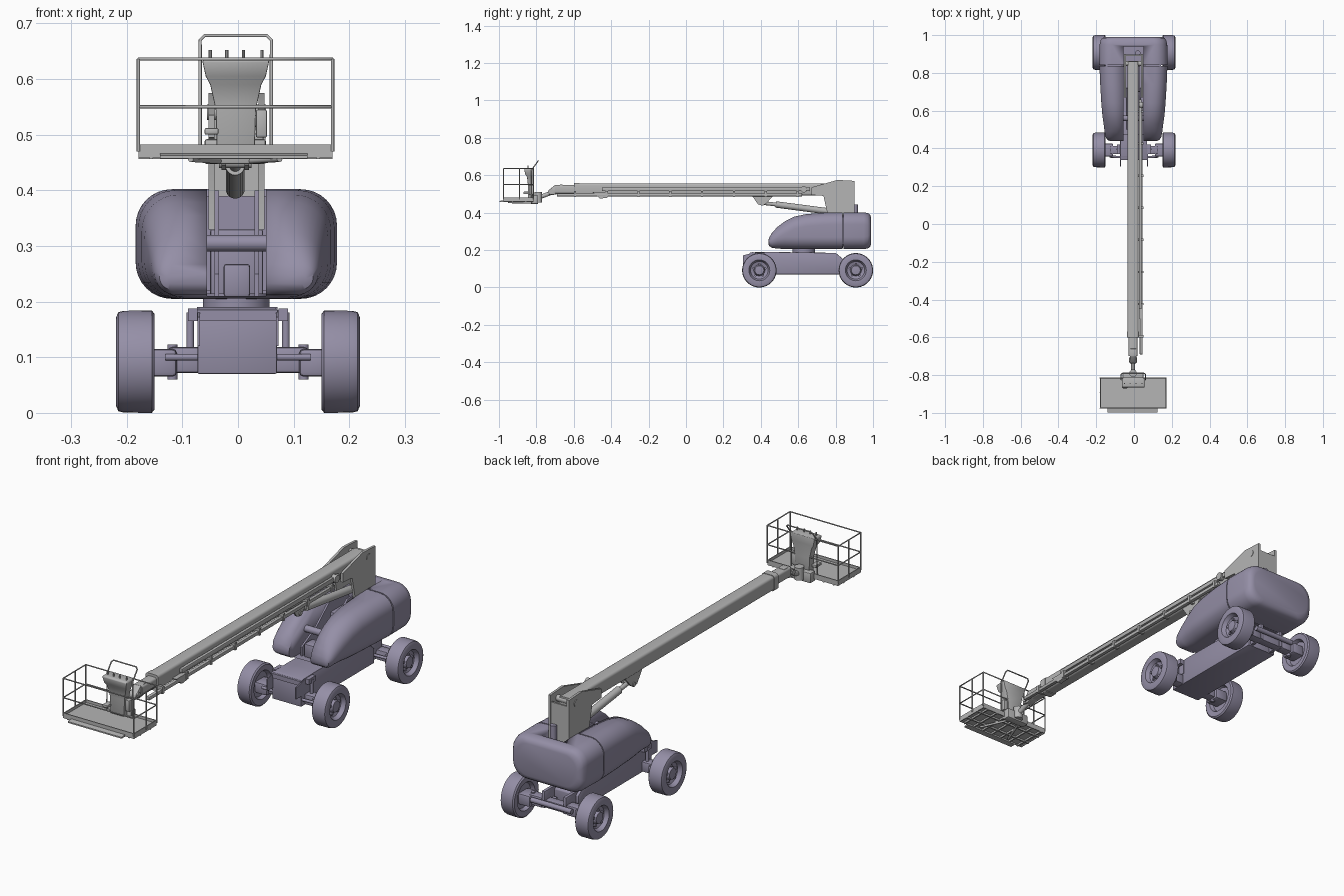
import bpy, bmesh, math
from mathutils import Vector, Matrix

if "Cube" in bpy.data.objects:
    bpy.data.objects.remove(bpy.data.objects["Cube"])


def material(name, rgb):
    m = bpy.data.materials.new(name)
    m.use_nodes = True
    m.diffuse_color = (*rgb, 1)
    m.node_tree.nodes["Principled BSDF"].inputs["Base Color"].default_value = (*rgb, 1)
    return m


BODY = material("muted purple", (0.30, 0.275, 0.385))
GREY = material("light grey", (0.46, 0.46, 0.46))


def finish(name, bm, mat, bevel=0, smooth=True):
    bmesh.ops.recalc_face_normals(bm, faces=bm.faces)
    me = bpy.data.meshes.new(name)
    bm.to_mesh(me)
    bm.free()
    me.materials.append(mat)
    ob = bpy.data.objects.new(name, me)
    bpy.context.collection.objects.link(ob)
    select(ob)
    if bevel:
        mod = ob.modifiers.new("edge bevel", "BEVEL")
        mod.width, mod.segments = bevel, 2
        bpy.ops.object.modifier_apply(modifier=mod.name)
    if smooth:
        bpy.ops.object.shade_smooth_by_angle(angle=math.radians(35))
    return ob


def select(ob):
    bpy.ops.object.select_all(action="DESELECT")
    ob.select_set(True)
    bpy.context.view_layer.objects.active = ob


def box(name, x, y, z, mat, bevel=0):
    bm = bmesh.new()
    size = [b - a for a, b in (x, y, z)]
    mid = [(a + b) / 2 for a, b in (x, y, z)]
    bmesh.ops.create_cube(bm, size=1, matrix=Matrix.Translation(mid) @ Matrix.Diagonal((*size, 1)))
    return finish(name, bm, mat, bevel)


def rod(name, a, b, r, mat, sides=20):
    a, b = Vector(a), Vector(b)
    bm = bmesh.new()
    turn = (b - a).to_track_quat("Z", "Y").to_matrix().to_4x4()
    bmesh.ops.create_cone(bm, cap_ends=True, segments=sides, radius1=r, radius2=r, depth=(b - a).length,
                          matrix=Matrix.Translation((a + b) / 2) @ turn)
    return finish(name, bm, mat)


def loft(name, rings, mat, bevel=0):
    bm = bmesh.new()
    loops = [[bm.verts.new(p) for p in ring] for ring in rings]
    for a, b in zip(loops, loops[1:]):
        for i in range(len(a)):
            j = (i + 1) % len(a)
            bm.faces.new((a[i], a[j], b[j], b[i]))
    bm.faces.new(loops[0])
    bm.faces.new(loops[-1])
    return finish(name, bm, mat, bevel)


def plate(name, x0, x1, outline, mat, bevel=0):
    return loft(name, [[(x, y, z) for y, z in outline] for x in (x0, x1)], mat, bevel)


def rounded(y, hw, z0, z1, r, steps=8, cx=-0.003):
    """Rounded rectangle across x and z at one y."""
    r = min(r, (z1 - z0) * 0.48)
    ring = []
    for k, (sx, sz) in enumerate(((1, 1), (-1, 1), (-1, -1), (1, -1))):
        ox, oz = cx + sx * (hw - r), (z1 - r if sz > 0 else z0 + r)
        for i in range(steps + 1):
            t = (k + i / steps) * math.pi / 2
            ring.append((ox + r * math.cos(t), y, oz + r * math.sin(t)))
    return ring


def rail(name, pts, r=0.003, mat=GREY, closed=False):
    cu = bpy.data.curves.new(name, "CURVE")
    cu.dimensions, cu.bevel_depth, cu.bevel_resolution = "3D", r, 2
    sp = cu.splines.new("POLY")
    sp.points.add(len(pts) - 1)
    for p, co in zip(sp.points, pts):
        p.co = (*co, 1)
    sp.use_cyclic_u, cu.use_fill_caps = closed, True
    cu.materials.append(mat)
    ob = bpy.data.objects.new(name, cu)
    bpy.context.collection.objects.link(ob)
    select(ob)
    bpy.ops.object.convert(target="MESH")


def cut(ob, x, y, z):
    tool = box("slot_cutter", x, y, z, BODY)
    tool.hide_render = True
    select(ob)
    mod = ob.modifiers.new("slot", "BOOLEAN")
    mod.operation, mod.solver, mod.object = "DIFFERENCE", "EXACT", tool
    bpy.ops.object.modifier_apply(modifier=mod.name)
    bpy.data.objects.remove(tool)


# Wheels with recessed rims, hubs and lugs
tyre = [(.152, .001), (.168, .02), (.168, .055), (.152, .062), (.15, .086), (.155, .092), (.205, .0915),
        (.215, .089), (.219, .08), (.218, .056), (.2, .047), (.194, .03), (.21, .024), (.212, .001)]
for end, wy in (("front", 0.392), ("rear", 0.908)):
    for side, s in (("left", 1), ("right", -1)):
        rings = []
        for x, r in tyre:
            rings.append([(s * x, wy + r * math.cos(a), 0.092 + r * math.sin(a))
                          for a in (i * math.tau / 40 for i in range(40))])
        loft(f"{end}_{side}_wheel", rings, BODY)
        for i in range(5):
            a = i * math.tau / 5 + 0.3
            hub = Vector((s * .2, wy + .034 * math.cos(a), .092 + .034 * math.sin(a)))
            rod(f"{end}_{side}_lug", hub - Vector((s * .01, 0, 0)), hub + Vector((s * .006, 0, 0)), .006, BODY, 8)
        # Axle arm, steering knuckle and upright
        box(f"{end}_{side}_axle", sorted((s * .06, s * .125)), (wy - .022, wy + .022), (.072, .118), BODY, .006)
        box(f"{end}_{side}_knuckle", sorted((s * .11, s * .17)), (wy - .035, wy + .035), (.065, .115), BODY, .008)
        rod(f"{end}_{side}_king_pin", (s * .118, wy, .06), (s * .118, wy, .123), .009, BODY)
        rod(f"{end}_{side}_tie_rod", (s * .03, wy - .04, .1), (s * .13, wy - .035, .1), .006, BODY)

# Chassis
plate("chassis", -.073, .07, [(.345, .07), (.86, .07), (.86, .135), (.8, .185), (.45, .19), (.345, .188)], BODY, .003)
plate("chassis_front_lip", -.074, .071, [(.34, .165), (.36, .165), (.36, .19), (.34, .185)], BODY)
for s in (1, -1):
    plate("fender_bracket", s * .068, s * .073, [(.305, .12), (.42, .12), (.42, .185), (.36, .185), (.305, .172)], BODY)
    plate("oscillation_bracket", s * .073, s * .09, [(.37, .165), (.42, .165), (.42, .188), (.37, .188)], BODY)
    rod("oscillation_cylinder", (s * .086, .395, .115), (s * .086, .395, .18), .007, BODY)
    box("rear_axle_mount", sorted((s * .045, s * .06)), (.84, .93), (.075, .15), BODY, .003)
rod("rear_steering_cylinder", (-.1, .945, .105), (.1, .945, .105), .011, BODY)
box("rear_axle_beam", (-.1, .1), (.885, .925), (.075, .11), BODY, .005)
rod("slewing_ring", (-.003, .63, .18), (-.003, .63, .215), .06, BODY, 40)

# Turntable covers and counterweight
front = [(.440, .125, .232, .25), (.445, .138, .222, .267), (.46, .147, .212, .293), (.49, .153, .208, .325),
         (.53, .158, .206, .355), (.58, .165, .205, .379), (.64, .170, .205, .392), (.74, .176, .205, .4),
         (.837, .18, .205, .402)]
rear = [(.842, .181, .205, .402), (.95, .179, .205, .402), (.972, .174, .209, .398), (.984, .166, .217, .39),
        (.99, .15, .232, .375)]
covers = loft("turntable_covers", [rounded(*st, .065) for st in front], BODY)
weight = loft("counterweight", [rounded(*st, .065) for st in rear], BODY)
cut(covers, (-.056, .05), (.4, .9), (.2105, .5))
cut(weight, (-.056, .05), (.8, .94), (.33, .5))
box("cover_seam", (-.15, .144), (.83, .85), (.22, .39), BODY)

# Machinery between the covers
for x in (-.042, .03):
    plate("turntable_frame", x, x + .008, [(.5, .21), (.84, .21), (.84, .4), (.72, .4), (.6, .3), (.5, .25)], BODY)
rod("cross_tube", (-.056, .56, .305), (.05, .56, .305), .015, BODY)
box("swing_motor", (-.026, .022), (.5, .56), (.208, .268), BODY, .006)
box("slot_tank", (-.05, .045), (.7, .84), (.21, .33), BODY, .004)
rod("beacon", (.02, .905, .33), (.02, .905, .445), .014, BODY)

# Boom riser plates
riser = [(.9, .33), (.9, .57), (.81, .575), (.75, .558), (.67, .535), (.67, .495), (.735, .49), (.755, .4), (.755, .33)]
for x in (-.053, .037):
    plate("riser_plate", x, x + .011, riser, GREY)
box("riser_back", (-.045, .04), (.89, .898), (.36, .54), GREY)
rod("boom_pivot", (-.056, .85, .54), (.05, .85, .54), .014, GREY)

# Telescopic boom sections
loft("boom_base", [rounded(y, .029, .492, .557, .012, 4, -.005) for y in (-.59, .86)], GREY)
loft("boom_collar", [rounded(y, .031, .488, .559, .012, 4, -.005) for y in (-.6, -.57)], GREY)
loft("boom_extension", [rounded(y, .023, .502, .548, .01, 4, -.005) for y in (-.7, -.5)], GREY)
box("hose_track", (.03, .046), (-.69, .62), (.487, .503), GREY, .003)
box("hose_tray", (.026, .04), (-.45, .66), (.515, .535), GREY, .003)
rod("hose_loop", (.028, .63, .525), (.048, .63, .525), .017, GREY)
for i in range(8):
    y = -.6 + i * .17
    box("track_clamp", (.02, .049), (y, y + .012), (.483, .515), GREY)
plate("cable_guide", .026, .046, [(-.46, .475), (-.42, .48), (-.42, .51), (-.5, .51)], GREY)

# Lift cylinder and its boom bracket
for x in (-.03, .012):
    plate("lift_bracket", x, x + .008, [(.35, .495), (.47, .495), (.43, .45), (.41, .437), (.385, .445)], GREY)
rod("lift_pin", (-.034, .41, .45), (.024, .41, .45), .01, GREY)
rod("lift_piston", (-.005, .41, .452), (-.005, .56, .434), .01, GREY)
rod("lift_barrel", (-.005, .48, .444), (-.005, .8, .402), .017, GREY)

# Boom tip, levelling link and basket rotator
plate("boom_tip", -.022, .012, [(-.66, .505), (-.66, .55), (-.7, .548), (-.735, .52), (-.74, .5), (-.71, .495)], GREY, .003)
rod("tip_pin", (-.027, -.72, .515), (.017, -.72, .515), .012, GREY)
rod("level_cylinder", (-.005, -.71, .51), (-.005, -.79, .48), .011, GREY)
rod("rotator", (-.005, -.79, .455), (-.005, -.79, .51), .02, GREY)
box("rotator_mount", (-.06, .05), (-.825, -.79), (.447, .492), GREY, .004)
for s in (1, -1):
    rod("floor_brace", (-.005 + s * .02, -.8, .452), (-.005 + s * .08, -.95, .456), .005, GREY)

# Basket floor, toe boards and step
X0, X1, Y0, Y1 = -.179, .17, -.975, -.815
box("basket_floor", (X0, X1), (Y0, Y1), (.464, .47), GREY)
for y in (Y0, Y1 - .004):
    box("toe_board", (X0, X1), (y, y + .004), (.459, .482), GREY)
for x in (X0, X1 - .004):
    box("toe_board_end", (x, x + .004), (Y0, Y1), (.459, .482), GREY)
plate("front_step", -.14, .125, [(-.998, .457), (-.97, .457), (-.97, .467), (-.998, .463)], GREY)
for i in range(7):
    x = X0 + .02 + i * .05
    box("floor_rib", (x, x + .006), (Y0, Y1), (.456, .464), GREY)
for y in (-.93, -.86):
    box("floor_beam", (X0, X1), (y, y + .006), (.456, .464), GREY)

# Basket rails
corners = [(X0, Y0), (X1, Y0), (X1, Y1), (X0, Y1)]
for z in (.55, .636):
    rail("guard_rail", [(x, y, z) for x, y in corners], closed=True)
for x in (X0, X1):
    for y in (Y0, -.89, Y1):
        rail("guard_post", [(x, y, .47), (x, y, .636)])
loop = [(-.068, -.825, .47), (-.068, -.825, .63), (-.068, -.795, .67), (-.06, -.79, .678),
        (.052, -.79, .678), (.06, -.795, .67), (.06, -.825, .63), (.06, -.825, .47)]
rail("console_guard", loop)

# Control console
sections = [(.47, .034, -.845), (.545, .036, -.845), (.59, .046, -.85), (.605, .054, -.86), (.632, .06, -.865),
            (.638, .056, -.86)]
loft("control_console", [[(-.004 - w, y, z), (-.004 + w, y, z), (-.004 + w, -.812, z), (-.004 - w, -.812, z)]
                         for z, w, y in sections], GREY, .002)
for x in (-.05, -.02, .01, .043):
    rod("control_lever", (x, -.845, .635), (x, -.845, .652), .003, GREY, 8)
box("control_box", (.032, .052), (-.84, -.815), (.495, .545), GREY, .003)
box("foot_switch", (-.06, -.035), (-.87, -.83), (.5, .512), GREY, .003)
